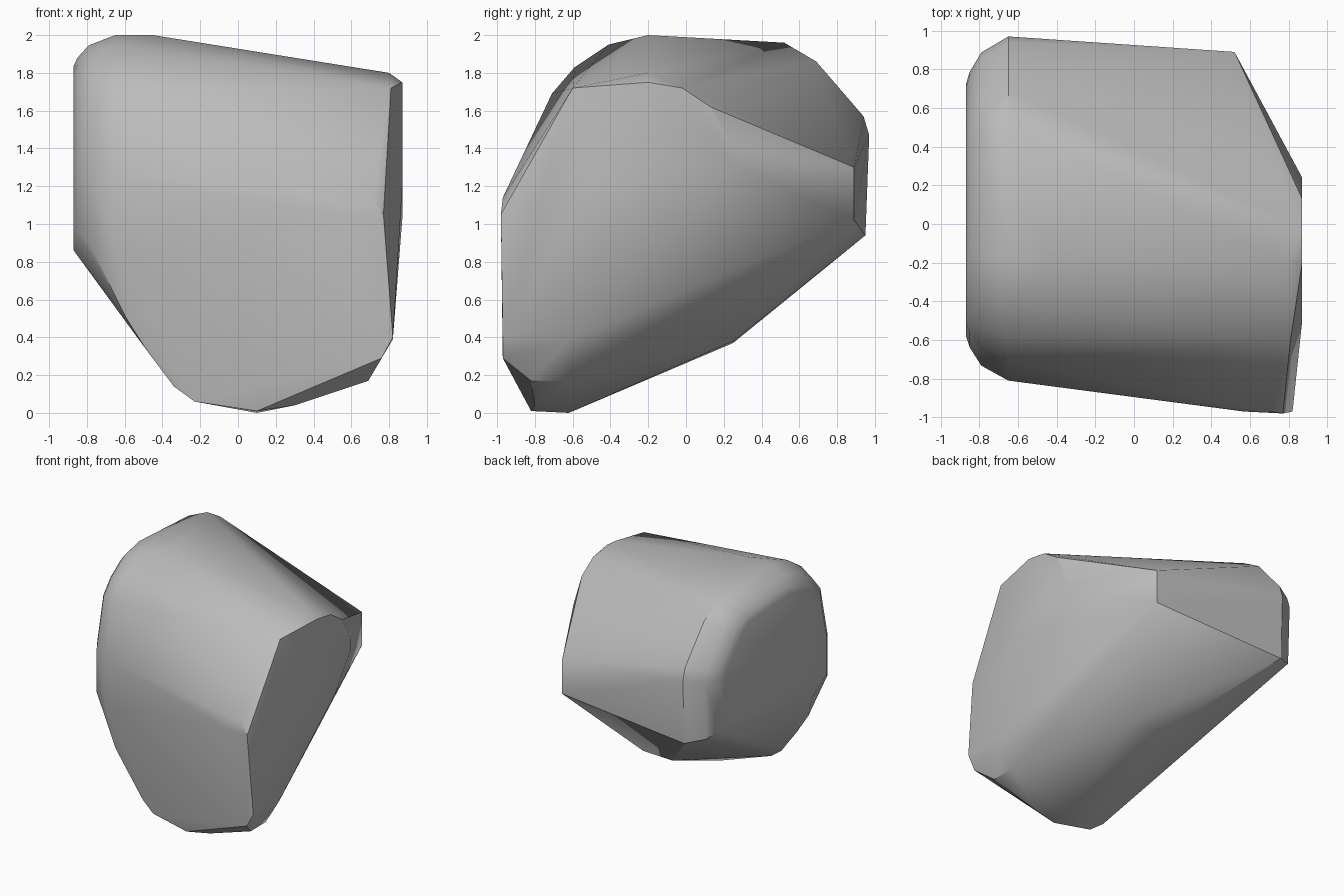
import bpy
import bmesh
import math
from mathutils import Vector

default_cube = bpy.data.objects.get("Cube")
if default_cube:
    bpy.data.objects.remove(default_cube, do_unlink=True)


def make_material(name, colour):
    material = bpy.data.materials.new(name)
    material.use_nodes = True
    material.diffuse_color = colour
    shader = material.node_tree.nodes["Principled BSDF"]
    shader.inputs["Base Color"].default_value = colour
    return material


def scaled_profile(profile, x, factor, centre):
    """Place a (y, z) profile at x, shrunk towards its centre."""
    points = []
    for y, z in profile:
        new_y = centre[0] + (y - centre[0]) * factor
        new_z = centre[1] + (z - centre[1]) * factor
        points.append(Vector((x, new_y, new_z)))
    return points


def hull_object(name, points, material):
    """Wrap a set of corner points in a convex stone surface."""
    bm = bmesh.new()
    for point in points:
        bm.verts.new(point)
    result = bmesh.ops.convex_hull(bm, input=bm.verts[:])
    unused = set(result["geom_interior"]) | set(result["geom_unused"])
    inner_verts = [v for v in unused
                   if isinstance(v, bmesh.types.BMVert) and v.is_valid]
    bmesh.ops.delete(bm, geom=inner_verts, context="VERTS")
    bmesh.ops.recalc_face_normals(bm, faces=bm.faces[:])
    mesh = bpy.data.meshes.new(name)
    bm.to_mesh(mesh)
    bm.free()
    mesh.materials.append(material)
    stone = bpy.data.objects.new(name, mesh)
    bpy.context.collection.objects.link(stone)
    return stone


# Rounded wide end: one profile repeated as shrinking rings
wide_profile = [
    (-.81, .85), (-.81, 1.25), (-.71, 1.69), (-.59, 1.83), (-.41, 1.95),
    (-.2, 2), (.52, 1.96), (.69, 1.86), (.94, 1.57), (.97, 1.47), (.95, .94),
]
centre = (.05, 1.4)
corners = []
for x, factor in ((-.65, 1), (-.79, .91), (-.85, .8), (-.87, .73)):
    corners += scaled_profile(wide_profile, x, factor, centre)
corners += [Vector((-.45, -.2, 2)), Vector((-.87, -.42, .86))]

# Flat narrow end
narrow_profile = [
    (-.2, 1.75), (-.02, 1.72), (.13, 1.62), (.24, 1.42),
    (.24, 1.32), (.03, 1.03), (-.5, 1.2),
]
corners += scaled_profile(narrow_profile, .87, 1, centre)

# Chipped shoulder, front edge and back ridge
corners += [Vector(p) for p in (
    (.8, -.2, 1.8), (.81, -.6, 1.72),
    (.71, -.97, 1.14), (.57, -.97, 1.05), (.77, -.98, 1.05),
    (.82, -.97, .4), (.82, -.62, .39), (.76, -.97, .29),
    (.52, .89, 1.3), (.52, .89, 1.02),
)]

# Narrow base
corners += [Vector(p) for p in (
    (.69, -.82, .17), (.69, -.62, .17), (.3, -.8, .04),
    (.1, -.82, .01), (.1, -.62, 0), (-.23, -.79, .06),
    (-.34, -.77, .14), (-.49, -.76, .34), (-.59, -.77, .5),
    (.22, .25, .38), (-.05, .25, .37),
)]

stone_grey = make_material("stone grey", (.5, .5, .5, 1))
boulder = hull_object("boulder", corners, stone_grey)

# Soft rounding between shallow facets, crisp chipped edges
bpy.ops.object.select_all(action="DESELECT")
boulder.select_set(True)
bpy.context.view_layer.objects.active = boulder
bpy.ops.object.shade_smooth_by_angle(angle=math.radians(30))
